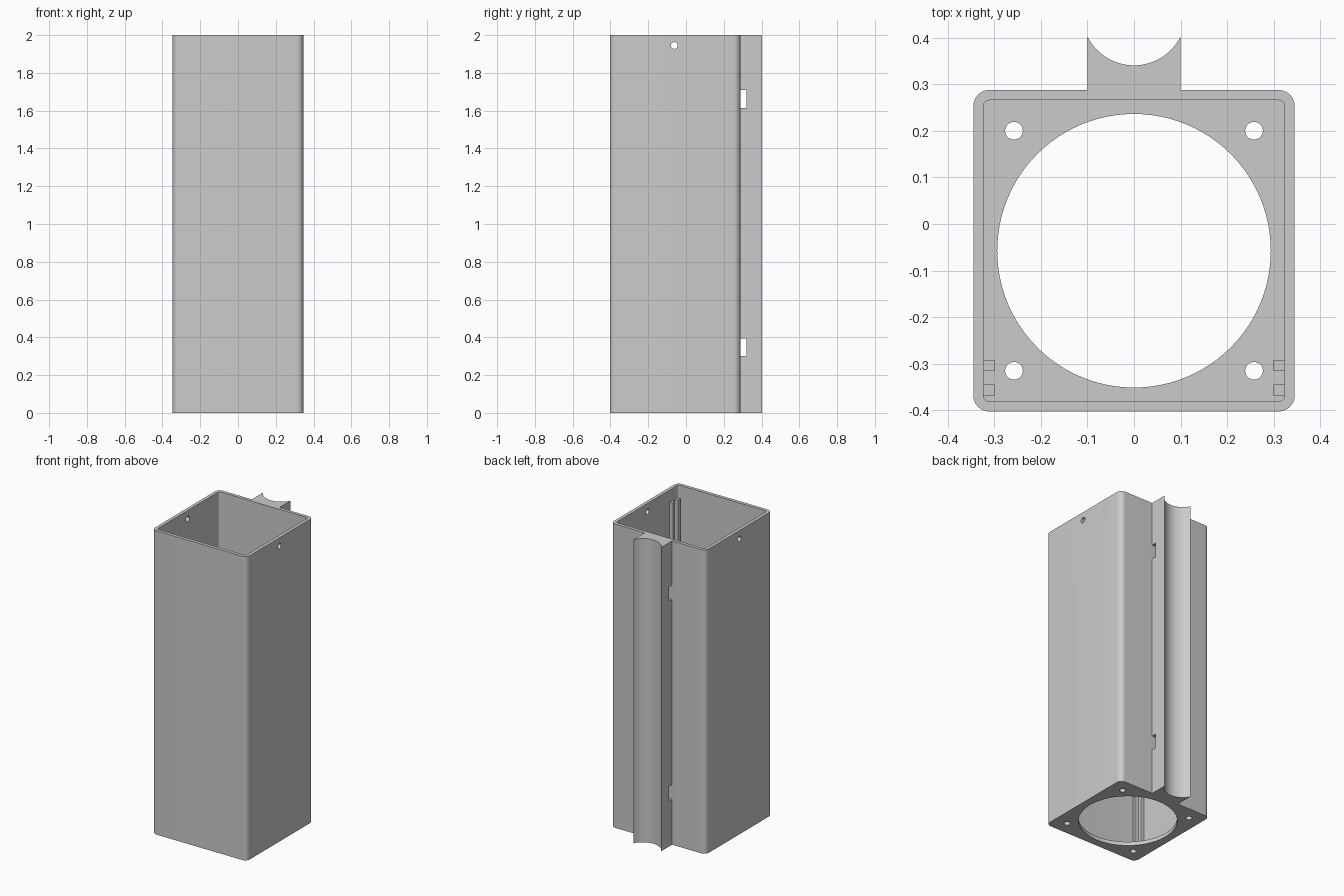
import bpy
import bmesh
from math import cos, sin, pi, asin

if "Cube" in bpy.data.objects:
    bpy.data.objects.remove(bpy.data.objects["Cube"])

HEIGHT = 2.0
CY = -0.0575         # centre of the square tube in y
OUTER = 0.3455       # half width of the tube
INNER = 0.3235       # half width of the cavity
FLOOR = 0.025
BACK = CY + OUTER

gray = bpy.data.materials.new("light gray plastic")
gray.use_nodes = True
gray.diffuse_color = (0.6, 0.6, 0.6, 1)
gray.node_tree.nodes["Principled BSDF"].inputs["Base Color"].default_value = (0.6, 0.6, 0.6, 1)


def prism(name, outline, z0, z1):
    """Extrude a closed outline from z0 up to z1."""
    bm = bmesh.new()
    face = bm.faces.new([bm.verts.new((x, y, z0)) for x, y in outline])
    top = bmesh.ops.extrude_face_region(bm, geom=[face])["geom"]
    verts = [v for v in top if isinstance(v, bmesh.types.BMVert)]
    bmesh.ops.translate(bm, verts=verts, vec=(0, 0, z1 - z0))
    bmesh.ops.recalc_face_normals(bm, faces=bm.faces)
    mesh = bpy.data.meshes.new(name)
    bm.to_mesh(mesh)
    bm.free()
    mesh.materials.append(gray)
    obj = bpy.data.objects.new(name, mesh)
    bpy.context.collection.objects.link(obj)
    return obj


def rectangle(x0, x1, y0, y1):
    return [(x0, y0), (x1, y0), (x1, y1), (x0, y1)]


def circle(x, y, r, n):
    return [(x + r * cos(2 * pi * i / n), y + r * sin(2 * pi * i / n)) for i in range(n)]


def rounded_square(half, r, steps=10):
    points = []
    for corner, (sx, sy) in enumerate([(1, 1), (-1, 1), (-1, -1), (1, -1)]):
        for i in range(steps + 1):
            a = (corner + i / steps) * pi / 2
            points.append((sx * (half - r) + r * cos(a), CY + sy * (half - r) + r * sin(a)))
    return points


def select_only(obj):
    bpy.ops.object.select_all(action="DESELECT")
    obj.select_set(True)
    bpy.context.view_layer.objects.active = obj


def cut(obj, cutter):
    """Subtract the cutter, then discard it."""
    mod = obj.modifiers.new("cut", "BOOLEAN")
    mod.operation = "DIFFERENCE"
    mod.solver = "EXACT"
    mod.object = cutter
    select_only(obj)
    bpy.ops.object.modifier_apply(modifier=mod.name)
    bpy.data.objects.remove(cutter)


def smooth(obj):
    select_only(obj)
    bpy.ops.object.shade_smooth_by_angle(angle=pi / 6)


# Square tube with a floor
housing = prism("housing", rounded_square(OUTER, 0.035), 0, HEIGHT)
cut(housing, prism("cavity", rounded_square(INNER, 0.012), FLOOR, HEIGHT + 0.1))

# Large opening and four screw holes in the floor
cut(housing, prism("floor_opening", circle(0, CY, 0.294, 96), -0.1, 0.1))
for sx in (-1, 1):
    for sy in (-1, 1):
        hole = circle(sx * 0.258, CY + sy * 0.258, 0.019, 32)
        cut(housing, prism("screw_hole", hole, -0.1, 0.1))

# Cross hole through both side walls near the top
drill = prism("cross_hole", circle(0, 0, 0.018, 32), -0.5, 0.5)
drill.rotation_euler = (0, pi / 2, 0)
drill.location = (0, -0.062, 1.945)
bpy.context.view_layer.update()
cut(housing, drill)
smooth(housing)

# Back cradle with a concave channel
half, tip, depth = 0.1, 0.403, 0.062
radius = (half ** 2 + depth ** 2) / (2 * depth)
sweep = asin(half / radius)
arc = []
for i in range(33):
    a = sweep * (1 - i / 16)
    arc.append((radius * sin(a), tip - depth + radius * (1 - cos(a))))
cradle = prism("pole_cradle", [(-half, BACK), (half, BACK)] + arc, 0, HEIGHT)

# Strap slots between cradle and housing
for z0 in (0.3, 1.615):
    cut(cradle, prism("strap_slot", rectangle(-0.2, 0.2, BACK - 0.05, 0.321), z0, z0 + 0.095))
smooth(cradle)

# Pairs of guide rails inside the side walls
for side, sx in (("left", 1), ("right", -1)):
    for place, y in (("front", -0.357), ("rear", -0.304)):
        x0, x1 = sorted((sx * 0.2995, sx * (INNER + 0.002)))
        prism(f"{side}_{place}_guide_rail", rectangle(x0, x1, y - 0.0115, y + 0.0115),
              FLOOR, 1.92)
